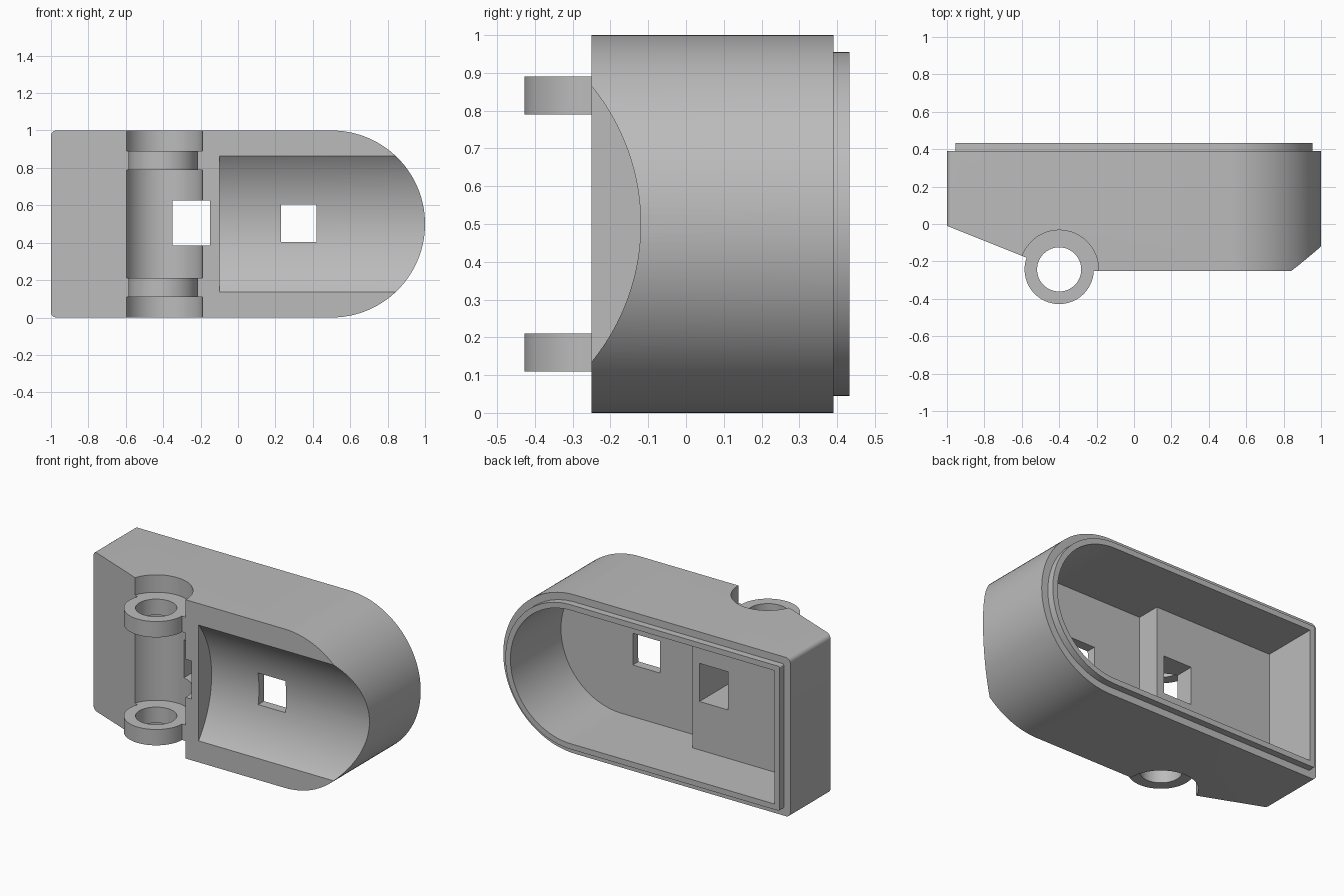
import bpy, bmesh, math
from mathutils import Matrix

cube = bpy.data.objects.get("Cube")
if cube:
    bpy.data.objects.remove(cube, do_unlink=True)

grey = bpy.data.materials.new("plain grey")
grey.use_nodes = True
COLOUR = (0.5, 0.5, 0.5, 1)
grey.diffuse_color = COLOUR
grey.node_tree.nodes["Principled BSDF"].inputs["Base Color"].default_value = COLOUR


def make(name, bm):
    bmesh.ops.recalc_face_normals(bm, faces=bm.faces[:])
    mesh = bpy.data.meshes.new(name)
    bm.to_mesh(mesh)
    bm.free()
    mesh.materials.append(grey)
    obj = bpy.data.objects.new(name, mesh)
    bpy.context.collection.objects.link(obj)
    return obj


def prism(name, points, axis, start, end):
    """Extrude an outline along y (points are x, z) or z (points are x, y)."""
    bm = bmesh.new()
    place = (lambda p: (p[0], start, p[1])) if axis == "y" else (lambda p: (p[0], p[1], start))
    face = bm.faces.new([bm.verts.new(place(p)) for p in points])
    new = bmesh.ops.extrude_face_region(bm, geom=[face])["geom"]
    shift = (0, end - start, 0) if axis == "y" else (0, 0, end - start)
    bmesh.ops.translate(bm, vec=shift, verts=[v for v in new if isinstance(v, bmesh.types.BMVert)])
    return make(name, bm)


def arc(cx, cy, radius, a0, a1, steps):
    return [(cx + radius * math.cos(math.radians(a0 + (a1 - a0) * i / steps)),
             cy + radius * math.sin(math.radians(a0 + (a1 - a0) * i / steps)))
            for i in range(steps + 1)]


def outline(inset, corner, left=-1.0):
    """Round right end, square left end with small corners."""
    x, low, high = left + inset, inset, 1 - inset
    points = arc(0.5, 0.5, 0.5 - inset, -90, 90, 64)
    if corner:
        points += arc(x + corner, high - corner, corner, 90, 180, 6)
        points += arc(x + corner, low + corner, corner, 180, 270, 6)
    else:
        points += [(x, high), (x, low)]
    return points


def box(name, x0, x1, y0, y1, z0, z1):
    return prism(name, [(x0, z0), (x1, z0), (x1, z1), (x0, z1)], "y", y0, y1)


def disc(name, radius, z0, z1):
    return prism(name, arc(HINGE_X, HINGE_Y, radius, 0, 356.25, 95), "z", z0, z1)


def combine(target, other, operation="DIFFERENCE"):
    mod = target.modifiers.new("boolean", "BOOLEAN")
    mod.operation, mod.solver, mod.object = operation, "EXACT", other
    bpy.context.view_layer.objects.active = target
    bpy.ops.object.modifier_apply(modifier=mod.name)
    bpy.data.objects.remove(other, do_unlink=True)


HINGE_X, HINGE_Y = -0.4, -0.243
WALL = 0.08

# Shell with a stepped lip around the open back
body = prism("housing", outline(0, 0.03), "y", -0.25, 0.39)
combine(body, prism("lip", outline(0.045, 0.01), "y", 0.3, 0.433), "UNION")

# Sloped front corner
combine(body, prism("slope_cutter", [(-1.1, 0.03), (-1.1, -0.4), (-0.025, -0.4)], "z", -0.1, 1.1))

# Hollow: shallow behind the hinge, deeper on the round side
combine(body, prism("shallow_cutter", outline(WALL, 0), "y", 0.08, 0.6))
combine(body, prism("deep_cutter", outline(WALL, 0, -0.1 - WALL), "y", -0.07, 0.5))

# Wide lengthwise trough in the front
bm = bmesh.new()
bmesh.ops.create_cone(bm, cap_ends=True, segments=160, radius1=0.577, radius2=0.577, depth=1.3)
bmesh.ops.transform(bm, verts=bm.verts[:],
                    matrix=Matrix.Translation((0.55, -0.697, 0.5)) @ Matrix.Rotation(math.pi / 2, 4, "Y"))
combine(body, make("trough_cutter", bm))

# Hinge clearance above, between and below the rings
for z0, z1 in ((-0.1, 0.11), (0.21, 0.79), (0.89, 1.1)):
    combine(body, disc("clearance_cutter", 0.21, z0, z1))

# Hinge rings and pin bore
for z0 in (0.11, 0.79):
    combine(body, disc("hinge_ring", 0.185, z0, z0 + 0.1), "UNION")
combine(body, disc("bore_cutter", 0.118, -0.1, 1.1))

# Square windows through the front wall
combine(body, box("window_cutter", -0.35, -0.15, -0.5, 0.3, 0.385, 0.625))
combine(body, box("window_cutter", 0.23, 0.42, -0.5, 0.3, 0.405, 0.605))

# Smooth curves, crisp edges
bpy.ops.object.select_all(action="DESELECT")
body.select_set(True)
bpy.context.view_layer.objects.active = body
bpy.ops.object.shade_smooth_by_angle(angle=math.radians(25))
